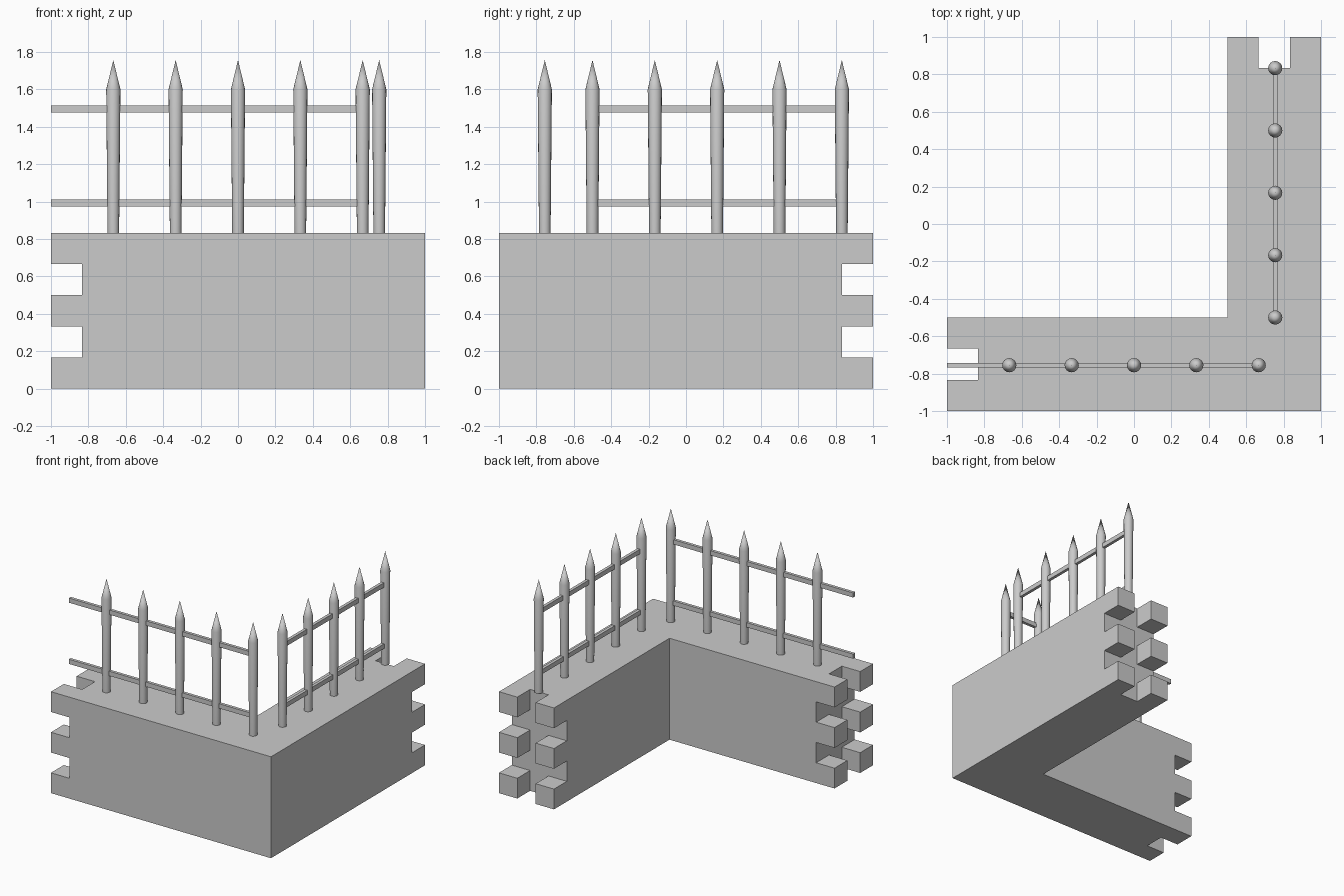
import bpy, bmesh, math
from mathutils import Vector

if "Cube" in bpy.data.objects:
    bpy.data.objects.remove(bpy.data.objects["Cube"])

S = 1 / 6          # brick module
TOP = 5 * S        # wall height
LINE = 0.755       # fence line offset from centre


def finish(bm, name):
    bmesh.ops.recalc_face_normals(bm, faces=bm.faces)
    me = bpy.data.meshes.new(name)
    bm.to_mesh(me)
    bm.free()
    ob = bpy.data.objects.new(name, me)
    bpy.context.collection.objects.link(ob)
    return ob


def solid(i, j, k):
    """True where the toothed L-shaped wall fills module (i, j, k)."""
    if not (0 <= i < 12 and 0 <= j < 12 and 0 <= k < 5):
        return False
    if not (j < 3 or i >= 9):
        return False
    if i == 0:                      # toothed end of the front arm
        return j != 1 and k % 2 == 0
    if j == 11:                     # toothed end of the side arm
        return i != 10 and k % 2 == 0
    return True


# Corner wall: only the exposed module faces, merged into clean flat faces
bm = bmesh.new()
for i in range(12):
    for j in range(12):
        for k in range(5):
            if not solid(i, j, k):
                continue
            for axis in range(3):
                for side in (0, 1):
                    n = [i, j, k]
                    n[axis] += 2 * side - 1
                    if solid(*n):
                        continue
                    loop = ((0, 0), (1, 0), (1, 1), (0, 1))
                    verts = []
                    for a, b in loop if side else loop[::-1]:
                        p = Vector((i, j, k))
                        p[axis] += side
                        p[(axis + 1) % 3] += a
                        p[(axis + 2) % 3] += b
                        verts.append(bm.verts.new(p * S - Vector((1, 1, 0))))
                    bm.faces.new(verts)
bmesh.ops.remove_doubles(bm, verts=bm.verts, dist=1e-4)
bmesh.ops.dissolve_limit(bm, angle_limit=0.02, verts=bm.verts, edges=bm.edges)
finish(bm, "corner_wall")


def picket(name, x, y):
    """Round post widening upward to a pointed tip."""
    bm = bmesh.new()
    for r1, r2, z1, z2 in ((0.031, 0.038, TOP, 1.6), (0.038, 0, 1.6, 1.757)):
        geo = bmesh.ops.create_cone(bm, cap_ends=(r2 > 0), segments=16,
                                    radius1=r1, radius2=r2, depth=z2 - z1)
        bmesh.ops.translate(bm, verts=geo["verts"], vec=(x, y, (z1 + z2) / 2))
    # drop the hidden cap between shaft and tip
    caps = [f for f in bm.faces if all(abs(v.co.z - 1.6) < 1e-4 for v in f.verts)]
    bmesh.ops.delete(bm, geom=caps, context='FACES_ONLY')
    bmesh.ops.remove_doubles(bm, verts=bm.verts, dist=1e-4)
    ob = finish(bm, name)
    bpy.ops.object.select_all(action='DESELECT')
    ob.select_set(True)
    bpy.context.view_layer.objects.active = ob
    bpy.ops.object.shade_smooth_by_angle(angle=math.radians(30))


def box(name, lo, hi):
    lo, hi = Vector(lo), Vector(hi)
    bm = bmesh.new()
    bmesh.ops.create_cube(bm, size=1)
    bmesh.ops.scale(bm, verts=bm.verts, vec=hi - lo)
    bmesh.ops.translate(bm, verts=bm.verts, vec=(lo + hi) / 2)
    finish(bm, name)


# Pickets along both arms
for n in range(5):
    picket(f"front_picket_{n + 1}", -2 / 3 + n / 3, -LINE)
    picket(f"side_picket_{n + 1}", LINE, -0.5 + n / 3)

# Two rails per arm
w, h = 0.0125, 0.019
for label, z in (("lower", 0.992), ("upper", 1.495)):
    box(f"front_{label}_rail", (-1, -LINE - w, z - h), (2 / 3, -LINE + w, z + h))
    box(f"side_{label}_rail", (LINE - w, -0.5, z - h), (LINE + w, 5 / 6, z + h))
